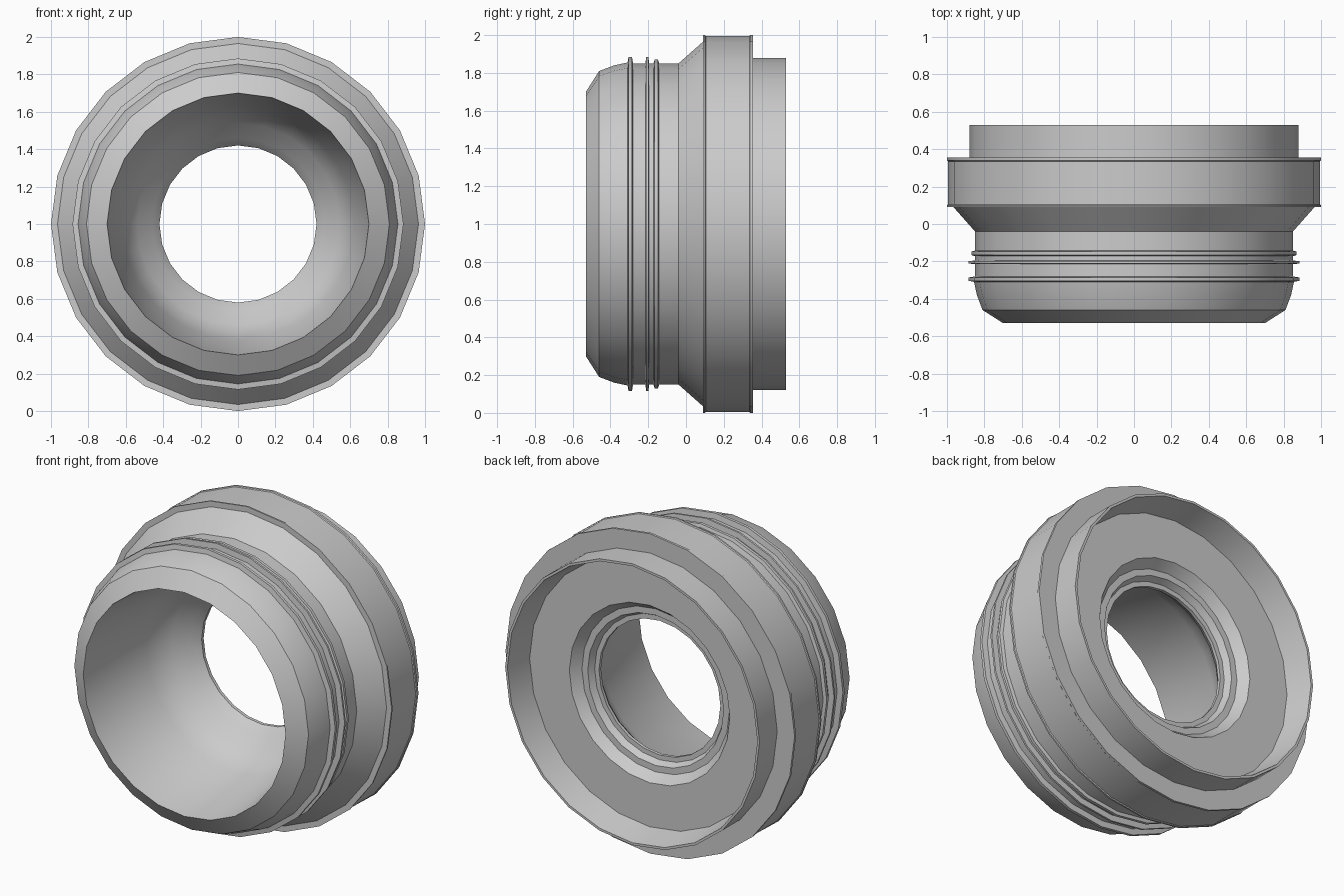
import bpy, bmesh, math

if "Cube" in bpy.data.objects:
    bpy.data.objects.remove(bpy.data.objects["Cube"])

SIDES = 24

# (y, radius) cross-section pieces, revolved about the y axis
nose = [(-0.53, 0.70), (-0.46, 0.81), (-0.38, 0.84), (-0.31, 0.855)]
groove = [(-0.04, 0.85), (0.09, 0.965)]
collar = [(0.09, 1.0), (0.10, 1.0), (0.105, 0.995), (0.335, 0.995),
          (0.34, 1.0), (0.355, 1.0), (0.355, 0.88)]
rear_rim = [(0.53, 0.88), (0.53, 0.865)]
rear_recess = [(0.36, 0.83), (0.36, 0.555), (0.30, 0.51), (0.30, 0.47),
               (0.26, 0.45), (0.26, 0.42)]
front_cup = [(0.24, 0.42), (0.19, 0.46), (0.12, 0.54), (0.06, 0.58), (-0.02, 0.62)]


def rib(y, width, top, base=0.85):
    """Small raised ring in the cross-section."""
    h = width / 2
    return [(y - h, base), (y - h * 0.6, top), (y + h * 0.6, top), (y + h, base)]


def revolve(name, profile):
    """Closed ring solid around the y axis, centred at z = 1."""
    bm = bmesh.new()
    rings = []
    for i in range(SIDES):
        a = 2 * math.pi * i / SIDES
        rings.append([bm.verts.new((r * math.sin(a), y, 1 + r * math.cos(a)))
                      for y, r in profile])
    n = len(profile)
    for i in range(SIDES):
        p, q = rings[i], rings[(i + 1) % SIDES]
        for j in range(n):
            k = (j + 1) % n
            bm.faces.new((p[j], p[k], q[k], q[j]))
    bmesh.ops.recalc_face_normals(bm, faces=bm.faces)
    mesh = bpy.data.meshes.new(name)
    bm.to_mesh(mesh)
    bm.free()
    obj = bpy.data.objects.new(name, mesh)
    bpy.context.collection.objects.link(obj)
    bpy.ops.object.select_all(action='DESELECT')
    obj.select_set(True)
    bpy.context.view_layer.objects.active = obj
    bpy.ops.object.shade_smooth_by_angle(angle=math.radians(30))
    return obj


# Housing: nose, three ribs, flared collar, rear recess and front cup
ribs = rib(-0.295, 0.03, 0.885) + rib(-0.205, 0.02, 0.885) + rib(-0.157, 0.03, 0.87)
revolve("ring_housing", nose + ribs + groove + collar + rear_rim + rear_recess + front_cup)
